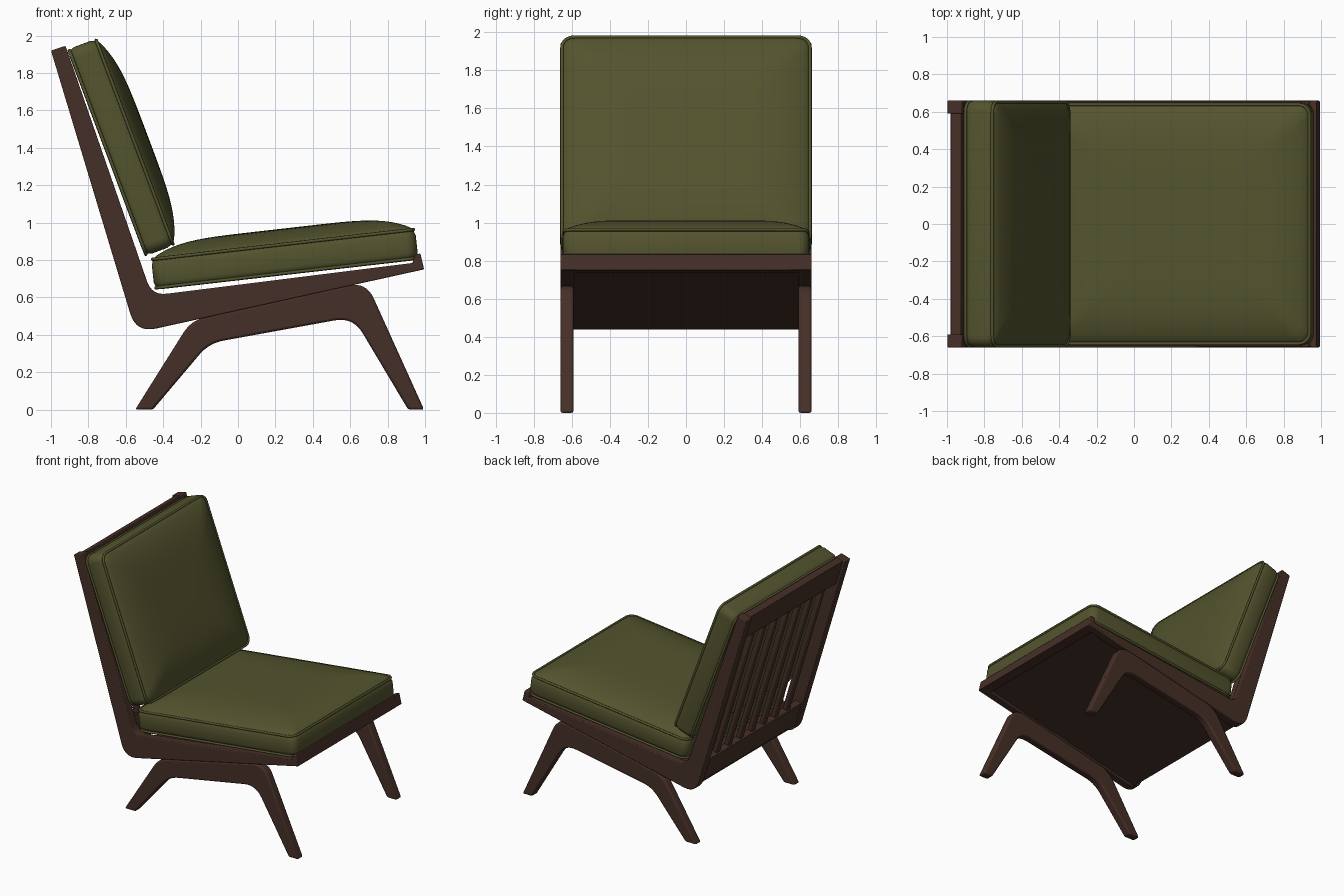
import bpy, bmesh, math
from mathutils import Vector

if "Cube" in bpy.data.objects:
    bpy.data.objects.remove(bpy.data.objects["Cube"])


def material(name, rgb):
    m = bpy.data.materials.new(name)
    m.diffuse_color = (*rgb, 1)
    m.use_nodes = True
    m.node_tree.nodes["Principled BSDF"].inputs["Base Color"].default_value = m.diffuse_color
    return m


wood = material("dark walnut", (0.060, 0.028, 0.020))
fabric = material("olive fabric", (0.088, 0.088, 0.028))


def finish(name, bm, mat, angle=35):
    bmesh.ops.recalc_face_normals(bm, faces=bm.faces)
    me = bpy.data.meshes.new(name)
    bm.to_mesh(me)
    bm.free()
    ob = bpy.data.objects.new(name, me)
    bpy.context.collection.objects.link(ob)
    me.materials.append(mat)
    bpy.ops.object.select_all(action='DESELECT')
    ob.select_set(True)
    bpy.context.view_layer.objects.active = ob
    bpy.ops.object.shade_smooth_by_angle(angle=math.radians(angle))
    return ob


def rounded(points, steps=8):
    """Fillet each (x, z, radius) corner of a closed profile."""
    out = []
    for i, p in enumerate(points):
        c = Vector(p[:2])
        r = p[2] if len(p) > 2 else 0
        if not r:
            out.append(c)
            continue
        a = c + (Vector(points[i - 1][:2]) - c).normalized() * r
        b = c + (Vector(points[(i + 1) % len(points)][:2]) - c).normalized() * r
        for k in range(steps + 1):
            t = k / steps
            out.append(a * (1 - t) ** 2 + c * 2 * t * (1 - t) + b * t * t)
    return out


def prism(name, points, y0, y1, bevel=0.006):
    """Extrude a side profile from y0 to y1."""
    bm = bmesh.new()
    f = bm.faces.new([bm.verts.new((p.x, y0, p.y)) for p in rounded(points)])
    ext = bmesh.ops.extrude_face_region(bm, geom=[f])
    vs = [v for v in ext["geom"] if isinstance(v, bmesh.types.BMVert)]
    bmesh.ops.translate(bm, vec=(0, y1 - y0, 0), verts=vs)
    ob = finish(name, bm, wood)
    if bevel:
        mod = ob.modifiers.new("soft edges", 'BEVEL')
        mod.width = bevel
        mod.segments = 2
        mod.limit_method = 'ANGLE'
        mod.angle_limit = math.radians(40)
    return ob


def outline(a, b, r):
    """Rounded rectangle with half sizes a, b."""
    r = min(r, a * 0.9, b * 0.9)
    pts = []
    for q, (sx, sy) in enumerate(((1, 1), (-1, 1), (-1, -1), (1, -1))):
        for k in range(7):
            t = math.radians(90 * q + 15 * k)
            pts.append((sx * (a - r) + r * math.cos(t), sy * (b - r) + r * math.sin(t)))
    return pts


def cushion(name, centre, tilt, length, width, t, crown):
    """Boxy crowned pad with piped seams; local z is the padded face."""
    a, b, r = length / 2, width / 2, 0.06
    h = t / 2
    rings = [(0.04, -h), (0.010, -h + 0.012), (0, -h + 0.04), (0, h - 0.04),
             (0.010, h - 0.008)]
    for i in range(1, 15):
        k = 0.96 * (i / 14) ** 1.4
        rings.append((0.012 + k * b, h + crown * (1 - (1 - k) ** 5)))
    bm = bmesh.new()
    prev = None
    for inset, z in rings:
        ring = [bm.verts.new((x, y, z)) for x, y in outline(a - inset, b - inset, r)]
        if prev is None:
            bm.faces.new(ring)
        else:
            for i in range(len(ring)):
                j = (i + 1) % len(ring)
                bm.faces.new((prev[i], prev[j], ring[j], ring[i]))
        prev = ring
    bm.faces.new(prev)
    parts = [finish(name, bm, fabric, 60)]
    # piping along both seams
    for label, z in (("lower", -h + 0.010), ("upper", h - 0.006)):
        cu = bpy.data.curves.new(f"{name}_{label}_piping", 'CURVE')
        cu.dimensions = '3D'
        cu.bevel_depth = 0.009
        cu.bevel_resolution = 2
        pts = outline(a - 0.008, b - 0.008, r)
        sp = cu.splines.new('POLY')
        sp.points.add(len(pts) - 1)
        for p, (x, y) in zip(sp.points, pts):
            p.co = (x, y, z, 1)
        sp.use_cyclic_u = True
        cu.materials.append(fabric)
        ob = bpy.data.objects.new(cu.name, cu)
        bpy.context.collection.objects.link(ob)
        parts.append(ob)
    for ob in parts:
        ob.location = (centre[0], 0, centre[1])
        ob.rotation_euler = (0, math.radians(tilt), 0)


# side frames and leg frames, both sides
side = [(-1.0, 1.92), (-0.545, 0.41, 0.11), (0.995, 0.75), (0.975, 0.835),
        (0.945, 0.828), (0.94, 0.785), (-0.46, 0.61, 0.08), (-0.922, 1.945)]
legs = [(-0.55, 0), (-0.455, 0), (-0.155, 0.355, 0.08), (0.615, 0.495, 0.10),
        (0.91, 0), (0.995, 0), (0.685, 0.685, 0.10), (-0.25, 0.478, 0.08)]
for label, y0, y1 in (("right", -0.66, -0.59), ("left", 0.59, 0.66)):
    prism(f"{label}_side_frame", side, y0, y1)
    prism(f"{label}_leg_frame", legs, y0, y1, 0.012)

# seat base panel and front rail
prism("seat_base", [(-0.50, 0.437), (0.97, 0.757), (0.965, 0.79), (-0.50, 0.475)],
      -0.595, 0.595, 0)
prism("front_rail", [(0.92, 0.735), (0.995, 0.75), (0.975, 0.835), (0.945, 0.828)],
      -0.655, 0.655, 0.004)


# backrest rails and slats, laid out along the sloping back line
def back_strip(s0, s1, o0, o1):
    top, down, out = Vector((-1.0, 1.92)), Vector((0.2885, -0.9575)), Vector((0.9575, 0.2885))
    return [tuple(top + down * s + out * o)
            for s, o in ((s0, o0), (s1, o0), (s1, o1), (s0, o1))]


prism("back_top_rail", back_strip(0.005, 0.21, 0.018, 0.075), -0.595, 0.595, 0.004)
prism("back_bottom_rail", back_strip(1.30, 1.50, 0.012, 0.065), -0.595, 0.595, 0.004)
for i in range(7):
    y = (i - 3) * 0.148
    prism(f"back_slat_{i + 1}", back_strip(0.18, 1.33, 0.024, 0.066),
          y - 0.026, y + 0.026, 0.012)

# cushions
cushion("seat_cushion", (0.25, 0.805), -6.5, 1.42, 1.295, 0.17, 0.078)
cushion("back_cushion", (-0.627, 1.402), 69.4, 1.18, 1.32, 0.17, 0.072)
